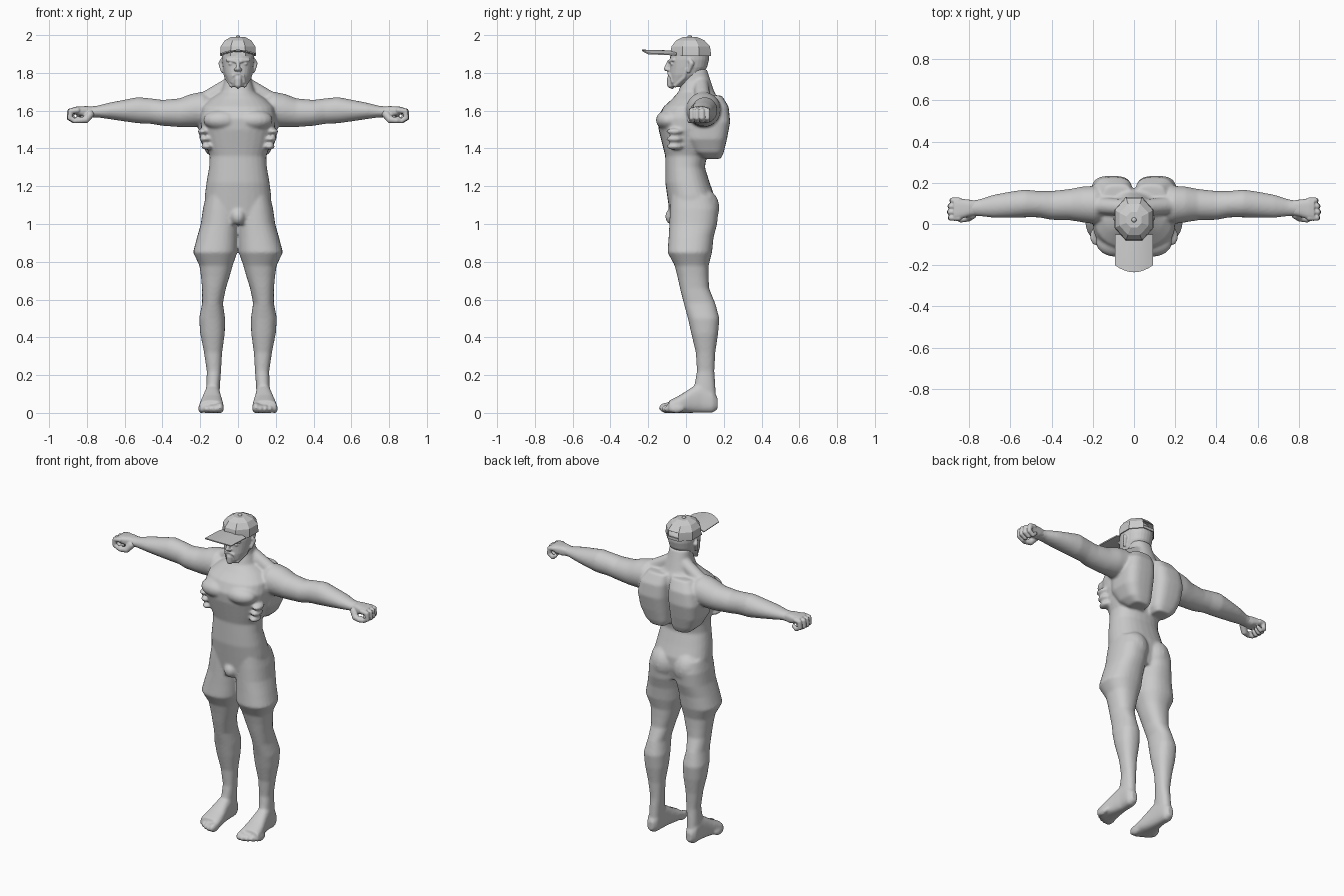
import bpy
import bmesh
import math
from mathutils import Matrix, Vector

cube = bpy.data.objects.get("Cube")
if cube:
    bpy.data.objects.remove(cube, do_unlink=True)

# One plain grey clay colour for the whole figure
clay = bpy.data.materials.new("light_grey_clay")
clay.use_nodes = True
clay.diffuse_color = (0.6, 0.6, 0.6, 1)
for node in clay.node_tree.nodes:
    if node.type == 'BSDF_PRINCIPLED':
        node.inputs["Base Color"].default_value = clay.diffuse_color
        node.inputs["Roughness"].default_value = 0.8


def loft(bm, rings, axis=2, side=1, sides=28, power=2.0, phase=0.0, grow=1.0):
    """Skin rings (position, u_min, u_max, v_min, v_max) stacked along an axis."""
    loops = []
    for t, u0, u1, v0, v1 in rings:
        loop = []
        for i in range(sides):
            a = math.tau * (i + phase) / sides
            c, s = math.cos(a), math.sin(a)
            c = math.copysign(abs(c) ** (2 / power), c) * grow
            s = math.copysign(abs(s) ** (2 / power), s) * grow
            u = (u0 + u1) / 2 + c * (u1 - u0) / 2
            v = (v0 + v1) / 2 + s * (v1 - v0) / 2
            x, y, z = ((t, u, v), (u, t, v), (u, v, t))[axis]
            loop.append(bm.verts.new((x * side, y, z)))
        loops.append(loop)
    bands = []
    for low, high in zip(loops, loops[1:]):
        bands.append([bm.faces.new((low[i], low[(i + 1) % sides],
                                    high[(i + 1) % sides], high[i]))
                      for i in range(sides)])
    return loops, bands


def solid(bm, rings, **options):
    """Loft closed at both ends."""
    loops, _ = loft(bm, rings, **options)
    bm.faces.new(loops[0])
    bm.faces.new(loops[-1])


def torso_ring(z, half_width, front, back):
    return (z, -half_width, half_width, front, back)


def ball(bm, centre, radii):
    place = Matrix.LocRotScale(Vector(centre), None, Vector(radii))
    bmesh.ops.create_uvsphere(bm, u_segments=18, v_segments=12, radius=1, matrix=place)


def limb(bm, points, radii, side=1):
    """Rounded tapering tube through the points."""
    points = [Vector((x * side, y, z)) for x, y, z in points]
    for p, r in zip(points, radii):
        ball(bm, p, (r, r, r))
    for p, q, r, t in zip(points, points[1:], radii, radii[1:]):
        turn = (q - p).to_track_quat('Z', 'Y')
        bmesh.ops.create_cone(bm, cap_ends=True, segments=14, radius1=r, radius2=t,
                              depth=(q - p).length,
                              matrix=Matrix.LocRotScale((p + q) / 2, turn, None))


def finish(bm, name, voxel=None, relax=0, thickness=None, angle=50):
    """Turn the bmesh into an object; optionally fuse its volumes or thicken it."""
    bmesh.ops.recalc_face_normals(bm, faces=bm.faces)
    mesh = bpy.data.meshes.new(name)
    bm.to_mesh(mesh)
    bm.free()
    mesh.materials.append(clay)
    obj = bpy.data.objects.new(name, mesh)
    bpy.context.collection.objects.link(obj)
    bpy.ops.object.select_all(action='DESELECT')
    obj.select_set(True)
    bpy.context.view_layer.objects.active = obj
    if voxel:
        fuse = obj.modifiers.new("fuse", 'REMESH')
        fuse.mode = 'VOXEL'
        fuse.voxel_size = voxel
        soften = obj.modifiers.new("soften", 'SMOOTH')
        soften.factor = 0.5
        soften.iterations = relax
    if thickness:
        obj.modifiers.new("thicken", 'SOLIDIFY').thickness = thickness
    for modifier in list(obj.modifiers):
        bpy.ops.object.modifier_apply(modifier=modifier.name)
    bpy.ops.object.shade_smooth_by_angle(angle=math.radians(angle))
    return obj


# Body: torso and neck
body = bmesh.new()
solid(body, [torso_ring(*r) for r in (
    (1.0, .13, -.08, .13), (1.08, .175, -.09, .15), (1.15, .176, -.1, .15),
    (1.22, .167, -.11, .125), (1.3, .153, -.11, .1), (1.36, .15, -.11, .11),
    (1.42, .172, -.125, .13), (1.5, .195, -.145, .15), (1.56, .2, -.15, .16),
    (1.62, .19, -.12, .17), (1.66, .15, -.075, .17), (1.7, .09, -.04, .15),
    (1.76, .07, -.02, .13), (1.82, .066, -.02, .11))], power=2.3)
ball(body, (0, -.07, 1.04), (.04, .04, .045))

for side in (1, -1):
    # Chest, ribs, buttocks and neck muscles
    ball(body, (side * .085, -.09, 1.55), (.1, .07, .055))
    ball(body, (side * .08, .095, 1.085), (.085, .082, .1))
    for step in range(3):
        ball(body, (side * (.165 + .01 * step), -.06, 1.41 + .04 * step), (.03, .045, .017))
    limb(body, [(.04, .08, 1.74), (.18, .09, 1.655)], [.04, .042], side)

    # Broad back muscles overhanging the waist
    solid(body, [(1.345, .03, .13, .09, .185), (1.38, .012, .17, .04, .2),
                 (1.45, .006, .203, 0, .217), (1.54, .004, .212, 0, .234),
                 (1.62, .004, .195, .02, .226), (1.68, .01, .15, .06, .19)],
          side=side, power=3.2)

    # Legs with the flared hem of the shorts
    solid(body, [(.06, .1, .17, .04, .16), (.15, .095, .168, .045, .155),
                 (.22, .09, .165, .058, .15), (.32, .084, .18, .052, .155),
                 (.42, .07, .2, .028, .17), (.5, .068, .206, .01, .177),
                 (.58, .08, .19, -.012, .155), (.66, .064, .19, -.032, .122),
                 (.72, .045, .196, -.045, .12), (.78, .028, .204, -.06, .12),
                 (.85, .004, .238, -.098, .138), (.93, 0, .217, -.092, .146),
                 (1.0, -.005, .197, -.088, .165), (1.08, -.005, .186, -.085, .172),
                 (1.15, .01, .17, -.08, .15)], side=side, power=2.3)

    # Feet and toes
    solid(body, [(.168, .115, .155, .02, .08), (.14, .1, .172, 0, .12),
                 (.08, .095, .174, 0, .16), (.03, .09, .184, 0, .135),
                 (-.03, .08, .2, 0, .095), (-.09, .075, .207, 0, .065)],
          axis=1, side=side, power=2.6)
    for toe in range(5):
        width = .021 if toe == 0 else .0155
        ball(body, (side * (.095 + .025 * toe), -.1 + .003 * toe ** 2, width + .006),
             (width, .045, width + .008))

    # Arms
    solid(body, [(.1, .01, .18, 1.53, 1.66), (.19, 0, .185, 1.515, 1.7),
                 (.25, .008, .182, 1.513, 1.688), (.31, .018, .17, 1.513, 1.665),
                 (.4, .02, .16, 1.52, 1.657), (.46, .032, .16, 1.53, 1.665),
                 (.53, .032, .167, 1.533, 1.672), (.6, .03, .157, 1.543, 1.658),
                 (.68, .03, .142, 1.555, 1.643), (.75, .038, .12, 1.565, 1.625),
                 (.81, .04, .11, 1.56, 1.622)], axis=0, side=side)
finish(body, "body", voxel=.008, relax=6)

# Fists with curled fingers
for side, label in ((1, "left"), (-1, "right")):
    fist = bmesh.new()
    solid(fist, [(.76, .045, .112, 1.57, 1.618), (.8, .036, .118, 1.563, 1.624),
                 (.85, .022, .124, 1.575, 1.622), (.875, .022, .124, 1.585, 1.618)],
          axis=0, side=side, power=2.8)
    for finger in range(4):
        y = .03 + .028 * finger
        reach = (.886, .89, .887, .878)[finger]
        limb(fist, [(.85, y, 1.602), (reach, y, 1.597), (reach + .004, y, 1.562),
                    (reach - .022, y, 1.545), (reach - .04, y, 1.56)],
             [.015, .0145, .0135, .0125, .011], side)
    limb(fist, [(.785, .045, 1.58), (.805, .03, 1.553), (.84, .022, 1.548),
                (.862, .03, 1.545)], [.022, .019, .015, .012], side)
    finish(fist, label + "_fist", voxel=.004, relax=3)

# Head with face, ears and beard
head = bmesh.new()
solid(head, [torso_ring(*r) for r in (
    (1.725, .03, -.08, -.01), (1.75, .053, -.086, .03), (1.79, .072, -.088, .085),
    (1.83, .081, -.086, .112), (1.87, .086, -.086, .122), (1.91, .086, -.08, .122),
    (1.955, .065, -.045, .09))], power=2.2)
limb(head, [(0, -.09, 1.86), (0, -.104, 1.822)], [.01, .013])
limb(head, [(0, -.08, 1.765), (0, -.082, 1.738), (0, -.073, 1.722)], [.022, .019, .008])
ball(head, (0, -.086, 1.781), (.02, .011, .006))
for side in (1, -1):
    ball(head, (side * .012, -.096, 1.817), (.009, .011, .008))
    limb(head, [(.016, -.085, 1.862), (.058, -.066, 1.868)], [.01, .008], side)
    ball(head, (side * .036, -.073, 1.848), (.015, .01, .008))
    limb(head, [(.003, -.09, 1.797), (.028, -.082, 1.785), (.033, -.07, 1.752)],
         [.009, .008, .008], side)
    limb(head, [(.083, .022, 1.865), (.09, .03, 1.85), (.082, .014, 1.808)],
         [.013, .014, .009], side)
    limb(head, [(.076, .004, 1.82), (.062, -.01, 1.775), (.034, -.055, 1.735)],
         [.008, .01, .012], side)
finish(head, "head", voxel=.004, relax=3)

# Faceted cap with an opening above the rear strap
cap = bmesh.new()
cap_loops, cap_bands = loft(cap, [torso_ring(*r) for r in (
    (1.89, .097, -.085, .135), (1.907, .097, -.085, .135), (1.94, .094, -.08, .13),
    (1.972, .072, -.055, .1), (1.99, .038, -.018, .06))],
    sides=8, phase=.5, grow=1.05)
cap.faces.new(cap_loops[-1])
rear = max(cap_bands[1], key=lambda f: f.calc_center_median().y)
bmesh.ops.delete(cap, geom=[rear], context='FACES_ONLY')
finish(cap, "cap", thickness=.006, angle=12)

button = bmesh.new()
ball(button, (0, .02, 1.991), (.012, .012, .009))
finish(button, "cap_button")

# Curved brim
brim = bmesh.new()
columns = []
for i in range(9):
    x = -.092 + .023 * i
    z = 1.921 - 2.2 * x * x
    columns.append([brim.verts.new((x, y, z + rise)) for y, rise in (
        (-.05, -.004), (-.14, 0), (-.234 + 4 * x * x, .002))])
for a, b in zip(columns, columns[1:]):
    for j in range(2):
        brim.faces.new((a[j], b[j], b[j + 1], a[j + 1]))
finish(brim, "cap_brim", thickness=.007, angle=30)
